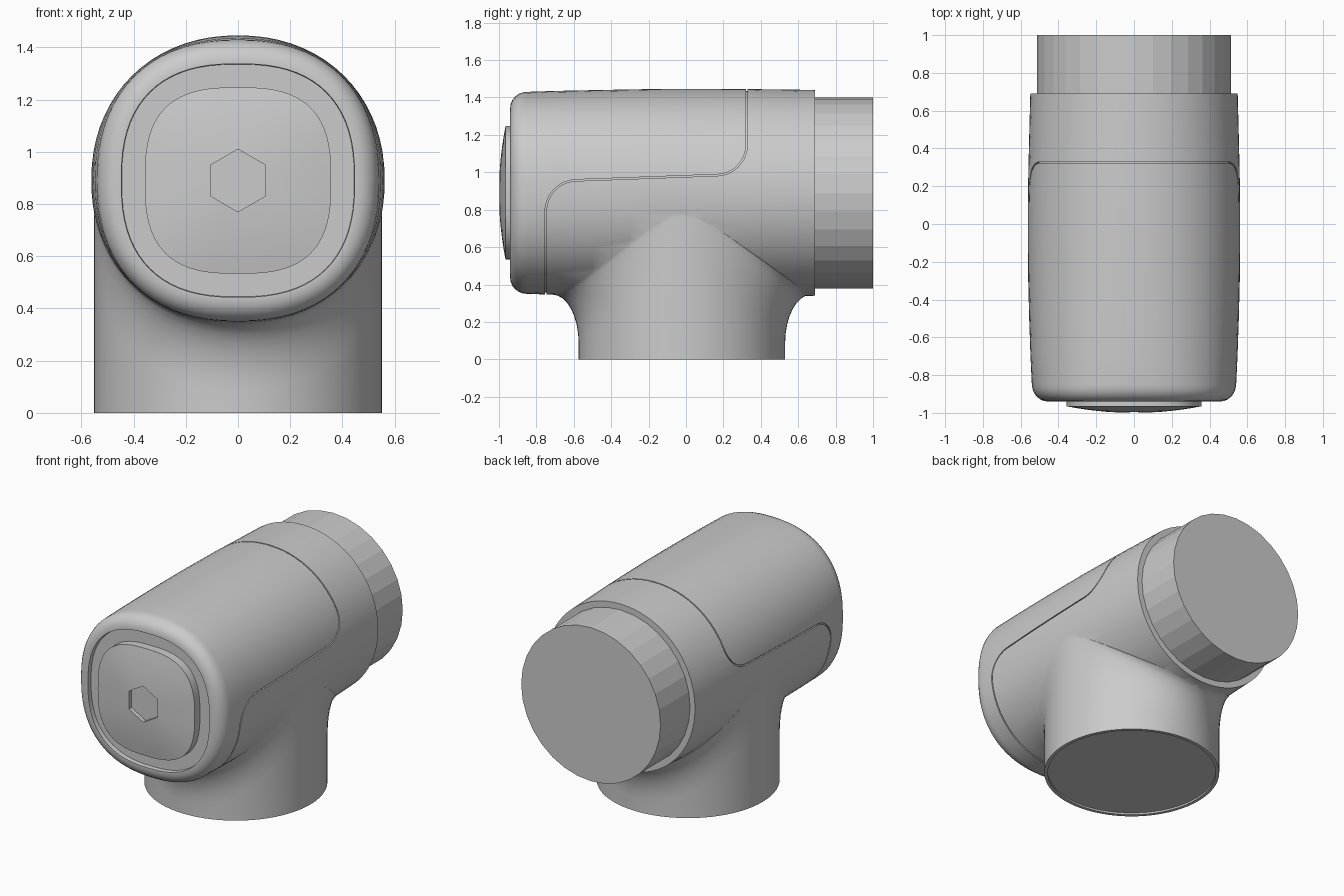
import bpy, bmesh, math
from mathutils import Vector, Matrix
from mathutils.geometry import interpolate_bezier

if "Cube" in bpy.data.objects:
    bpy.data.objects.remove(bpy.data.objects["Cube"])

ZC = 0.89      # height of the horizontal axis
SEG = 72


def make(name, rings, smooth=True):
    """Closed solid lofted through equal-length rings of points."""
    bm = bmesh.new()
    vr = [[bm.verts.new(p) for p in r] for r in rings]
    n = len(vr[0])
    for a, b in zip(vr, vr[1:]):
        for i in range(n):
            j = (i + 1) % n
            bm.faces.new((a[i], a[j], b[j], b[i]))
    bm.faces.new(vr[0])
    bm.faces.new(vr[-1])
    bmesh.ops.recalc_face_normals(bm, faces=bm.faces)
    me = bpy.data.meshes.new(name)
    bm.to_mesh(me)
    bm.free()
    ob = bpy.data.objects.new(name, me)
    bpy.context.collection.objects.link(ob)
    return ob


def oval(y, hw, hh, e, zc=ZC, seg=SEG):
    """Superellipse ring in the plane of constant y."""
    pts = []
    for i in range(seg):
        t = 2 * math.pi * i / seg
        c, s = math.cos(t), math.sin(t)
        pts.append((hw * math.copysign(abs(c) ** (2 / e), c), y,
                    zc + hh * math.copysign(abs(s) ** (2 / e), s)))
    return pts


def boolean(ob, tool, op):
    m = ob.modifiers.new("cut", 'BOOLEAN')
    m.operation, m.object, m.solver = op, tool, 'EXACT'
    bpy.context.view_layer.objects.active = ob
    bpy.ops.object.modifier_apply(modifier=m.name)
    bpy.data.objects.remove(tool)


def smooth(ob, angle=30):
    bpy.ops.object.select_all(action='DESELECT')
    ob.select_set(True)
    bpy.context.view_layer.objects.active = ob
    bpy.ops.object.shade_smooth_by_angle(angle=math.radians(angle))


# barrel: horizontal housing with rounded front rim and shallow front recess
stations = [(0.69, .549, .55, 2.03), (0.5, .554, .553, 2.05), (0.3, .559, .555, 2.08),
            (0.1, .562, .556, 2.1), (-0.1, .562, .556, 2.13), (-0.3, .56, .553, 2.16),
            (-0.5, .555, .549, 2.2), (-0.7, .548, .545, 2.24), (-0.85, .541, .54, 2.28)]
for k in range(1, 7):
    t = k / 6 * math.pi / 2
    r = .455 + .085 * math.cos(t)
    stations.append((-0.85 - .09 * math.sin(t), r, r, 2.28 + .2 * k / 6))
stations += [(-0.94, .447, .447, 2.5), (-0.91, .445, .445, 2.5)]
housing = make("housing", [oval(*s) for s in stations])

# neck: vertical socket that flares along y into the underside of the barrel
R, YC = 0.552, -0.022
cols = []
for i in range(SEG):
    t = 2 * math.pi * i / SEG
    c, s = math.cos(t), math.sin(t)
    x, y = R * c, R * s
    h = ZC - .548 * (1 - abs(x / .562) ** 2.12) ** (1 / 2.12) + .004
    a, b = .14 * s, .26
    col = [(x * .96, YC + y * .96, .012), (x * .96, YC + y * .96, 0), (x, YC + y, 0)]
    for k in range(9):
        q = k / 8 * math.pi / 2
        col.append((x, YC + y + a * (1 - math.cos(q)), h - b + b * math.sin(q)))
    col.append((x * .85, YC + y * .85, ZC + .05))
    cols.append(col)
neck = make("neck", list(zip(*cols)))
boolean(housing, neck, 'UNION')

# cover seam: thin S-shaped groove across both sides, over the top and underneath


def corner(p, c, q, n=14):
    p, c, q = Vector(p), Vector(c), Vector(q)
    return interpolate_bezier(p, p.lerp(c, .56), q.lerp(c, .56), q, n)


path = [Vector((-.75, .2))] + corner((-.75, .79), (-.75, .95), (-.59, .957))
path += corner((.17, .985), (.325, .992), (.325, 1.15)) + [Vector((.325, 1.6))]
left, right = [], []
for i, p in enumerate(path):
    d = path[min(i + 1, len(path) - 1)] - path[max(i - 1, 0)]
    n = Vector((-d[1], d[0])).normalized() * .004
    p = Vector((p[0], p[1]))
    left.append(p + n)
    right.append(p - n)
groove = make("groove", [[(x, p[0], p[1]) for x in (-.7, .7)] + [(x, q[0], q[1]) for x in (.7, -.7)]
                         for p, q in zip(left, right)])
core = make("core", [oval(y, w - .01, h - .01, e) for y, w, h, e in stations[:9]])
boolean(groove, core, 'DIFFERENCE')
boolean(housing, groove, 'DIFFERENCE')
smooth(housing)

# rear pipe: plain faceted cylinder
pipe = make("rear_pipe", [oval(y, .513, .511, 2, seg=32) for y in (.66, 1.0)])

# front plug: domed rounded-square plate with a hexagonal socket
rings = [oval(-.9, .357, .357, 2.8)]
rings += [oval(-1 + .035 * f * f, .357 * f, .357 * f, 2.8) for f in (1, .85, .7, .55, .4, .25, .12)]
plug = make("front_plug", rings)
hexagon = [(.12 * math.sin(k * math.pi / 3), .12 * math.cos(k * math.pi / 3)) for k in range(6)]
socket = make("socket", [[(x, y, ZC + z) for x, z in hexagon] for y in (-1.1, -.97)])
boolean(plug, socket, 'DIFFERENCE')
smooth(plug)
